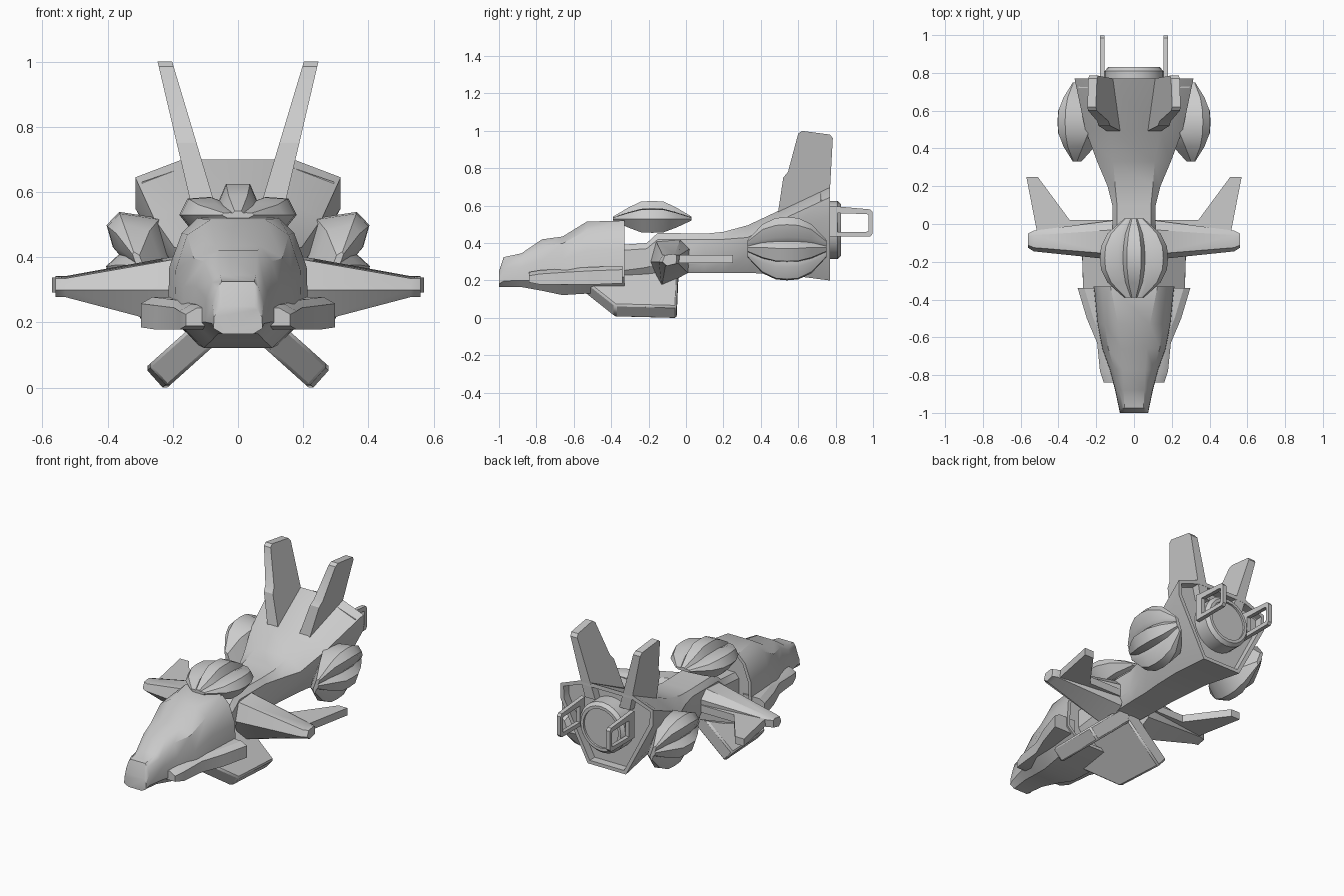
import bpy
import bmesh
from math import radians
from mathutils import Matrix, Vector

default_cube = bpy.data.objects.get("Cube")
if default_cube:
    bpy.data.objects.remove(default_cube)

grey = bpy.data.materials.new("hull_grey")
grey.use_nodes = True
grey.diffuse_color = (.6, .6, .6, 1)
grey.node_tree.nodes["Principled BSDF"].inputs["Base Color"].default_value = grey.diffuse_color


def loft(name, rings, mirror=False, closed=False, inset=None, smooth_angle=30):
    """Skin a sequence of equal rings of points; cap the ends unless closed."""
    bm = bmesh.new()
    rows = [[bm.verts.new(point) for point in ring] for ring in rings]
    pairs = list(zip(rows, rows[1:]))
    if closed:
        pairs.append((rows[-1], rows[0]))
    for row, following in pairs:
        for i in range(len(row)):
            j = (i + 1) % len(row)
            bm.faces.new((row[i], row[j], following[j], following[i]))
    if not closed:
        bm.faces.new(rows[0])
        end_cap = bm.faces.new(rows[-1])
    bmesh.ops.recalc_face_normals(bm, faces=bm.faces)
    if inset:
        thickness, depth = inset
        bmesh.ops.inset_region(bm, faces=[end_cap], thickness=thickness)
        pocket = bmesh.ops.extrude_discrete_faces(bm, faces=[end_cap])["faces"][0]
        bmesh.ops.translate(bm, verts=pocket.verts, vec=(0, -depth, 0))
    mesh = bpy.data.meshes.new(name)
    bm.to_mesh(mesh)
    bm.free()
    mesh.materials.append(grey)
    obj = bpy.data.objects.new(name, mesh)
    bpy.context.collection.objects.link(obj)
    if mirror:
        obj.modifiers.new("mirror", "MIRROR")
    bpy.ops.object.select_all(action="DESELECT")
    obj.select_set(True)
    bpy.context.view_layer.objects.active = obj
    bpy.ops.object.shade_smooth_by_angle(angle=radians(smooth_angle))
    return obj


def symmetric_ring(y, half):
    """Full cross-section at y from the left half, listed bottom to top."""
    return [(x, y, z) for x, z in half] + [(-x, y, z) for x, z in reversed(half)]


def plate(name, points, offset, bevel=0):
    """Mirrored flat outline given thickness along an offset vector."""
    offset = Vector(offset)
    front = [Vector(p) - offset / 2 for p in points]
    back = [Vector(p) + offset / 2 for p in points]
    obj = loft(name, [front, back], mirror=True)
    if bevel:
        modifier = obj.modifiers.new("bevel", "BEVEL")
        modifier.width = bevel
        modifier.segments = 1


# Faceted nose: y, bottom, top, side half width, top half width
nose = [
    (-1, .165, .25, .075, .05),
    (-.975, .165, .325, .08, .05),
    (-.88, .165, .345, .1, .055),
    (-.77, .145, .42, .13, .06),
    (-.66, .122, .435, .17, .068),
    (-.53, .13, .515, .195, .085),
    (-.33, .145, .52, .215, .125),
]


def nose_half(bottom, top, side, crown):
    height = top - bottom
    return [(side * .62, bottom), (side, bottom + height * .2),
            (side * .98, bottom + height * .6),
            (side * .8, bottom + height * .88), (crown, top)]


loft("nose_hull", [symmetric_ring(y, nose_half(*shape)) for y, *shape in nose],
     inset=(.02, .02), smooth_angle=36)

# Cheek pods on the nose: y, inner x, outer x, bottom, top
cheeks = [
    (-.84, .1, .16, .19, .245),
    (-.78, .1, .18, .178, .255),
    (-.63, .1, .195, .178, .265),
    (-.5, .12, .25, .178, .272),
    (-.34, .15, .298, .185, .278),
]
loft("cheek_pod", [
    [(inner, y, low), (outer, y, low), (outer, y, high - .02),
     (outer - .035, y, high), (inner, y, high)]
    for y, inner, outer, low, high in cheeks], mirror=True)

# Neck flaring into the tail body, recessed at the back
body = [
    (-.36, [(.08, .2), (.115, .25), (.115, .36), (.09, .39)]),
    (-.21, [(.08, .22), (.115, .27), (.115, .37), (.09, .4)]),
    (-.15, [(.08, .24), (.115, .29), (.115, .42), (.09, .455)]),
    (.1, [(.09, .24), (.115, .29), (.115, .42), (.09, .45)]),
    (.2, [(.09, .24), (.13, .3), (.14, .42), (.1, .46)]),
    (.33, [(.1, .24), (.175, .35), (.195, .43), (.11, .495)]),
    (.5, [(.11, .235), (.235, .43), (.258, .52), (.135, .575)]),
    (.77, [(.13, .2), (.315, .55), (.315, .645), (.17, .7)]),
]
loft("tail_body", [symmetric_ring(y, half) for y, half in body],
     inset=(.025, .05))

# Engine nozzle
circle = [Matrix.Rotation(radians(15 * i), 3, "Y") @ Vector((1, 0, 0)) for i in range(24)]
loft("engine_nozzle", [
    [Vector((0, y, .47)) + spoke * radius for spoke in circle]
    for y, radius in [(.7, .155), (.81, .155), (.83, .137)]],
    inset=(.018, .012))

# Ribbed pods: one on the neck, one on each tail flank
taper = [(-.21, .28, .12), (-.13, .78, .62), (-.06, .97, .97), (0, 1, 1),
         (.06, .97, .97), (.13, .78, .62), (.21, .28, .12)]


def ribbed_pod(name, centre, depth, roll=0, mirror=False):
    section = [(.12, -depth), (.18, 0), (.155, .05), (.085, .055), (.058, .045), (.037, .095)]
    place = Matrix.Translation(centre) @ Matrix.Rotation(radians(roll), 4, "Y")
    rings = [symmetric_ring(y, [(x * wide, z * tall) for x, z in section])
             for y, wide, tall in taper]
    loft(name, [[place @ Vector(p) for p in ring] for ring in rings], mirror)


ribbed_pod("neck_pod", (0, -.18, .53), depth=.075)
ribbed_pod("flank_pod", (.303, .54, .37), depth=.11, roll=110, mirror=True)

# Wings with swept rear blades
wing_root = [(-.19, .3), (-.16, .41), (-.03, .42), (.02, .37), (.01, .24), (-.13, .165)]
wing_tip = [(-.145, .3), (-.125, .335), (-.06, .342), (-.035, .335), (-.04, .29), (-.11, .278)]
loft("wing", [[(.1, y, z) for y, z in wing_root],
              [(.53, y, z) for y, z in wing_tip],
              [(.56, y * .7 - .025, z) for y, z in wing_tip]], mirror=True)
blade = [(.1, -.06), (.1, .02), (.34, .02), (.51, .25), (.57, .25), (.51, -.06)]
plate("wing_blade", [(x, y, .315) for x, y in blade], (0, 0, .045))

# Splayed lower fins: y and distance out along the slant
lower_fin = [(-.47, -.06), (-.55, .06), (-.38, .262), (-.05, .275), (-.04, -.06)]
plate("lower_fin", [(.05 + .745 * d, y, .21 - .667 * d) for y, d in lower_fin],
      (.06, 0, .067), bevel=.01)

# Tall tail fins leaning outward, thicker at the root
tail_fin = [(.49, .55), (.52, .75), (.545, .78), (.6, .985), (.62, 1),
            (.77, .98), (.785, .96), (.765, .6)]
loft("tail_fin", [[(x + lean * (z - .58), y, z) for y, z in tail_fin]
                  for x, lean in [(.076, .3), (.148, .235)]], mirror=True)

# Rear handle loops
loop = [(.76, .435), (.985, .435), (.998, .45), (.998, .565), (.985, .58), (.76, .6)]
hole = [(.81, .46), (.965, .46), (.975, .465), (.975, .55), (.965, .555), (.81, .56)]
loft("rear_handle", [
    [(.155, *outer), (.18, *outer), (.18, *inner), (.155, *inner)]
    for outer, inner in zip(loop, hole)], mirror=True, closed=True)
